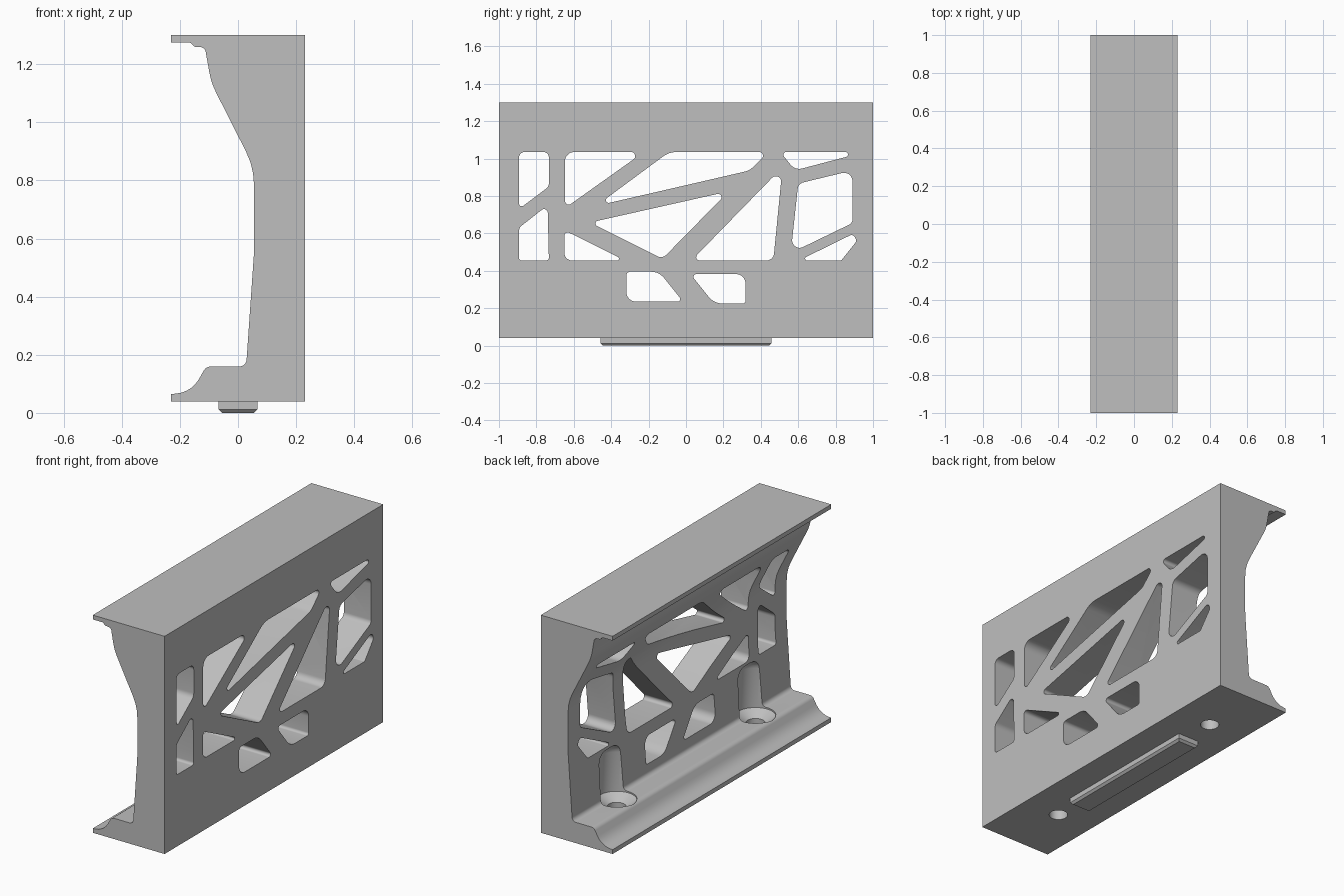
import bpy
import bmesh
import math
from mathutils import Vector, Matrix

default_cube = bpy.data.objects.get("Cube")
if default_cube:
    bpy.data.objects.remove(default_cube, do_unlink=True)

grey = bpy.data.materials.new("plain grey")
grey.use_nodes = True
colour = (0.52, 0.52, 0.52, 1)
grey.diffuse_color = colour
grey.node_tree.nodes["Principled BSDF"].inputs["Base Color"].default_value = colour


def rounded(corners, default_radius=0.0):
    """Outline of a polygon whose corners (u, v, optional radius) are filleted."""
    points = []
    count = len(corners)
    for i, corner in enumerate(corners):
        here = Vector(corner[:2])
        before = Vector(corners[i - 1][:2]) - here
        after = Vector(corners[(i + 1) % count][:2]) - here
        radius = corner[2] if len(corner) > 2 else default_radius
        if radius == 0:
            points.append(here)
            continue
        a, b = before.normalized(), after.normalized()
        half = a.angle(b) / 2
        centre = here + (a + b).normalized() * radius / math.sin(half)
        start = here + a * radius / math.tan(half) - centre
        end = here + b * radius / math.tan(half) - centre
        sweep = start.angle_signed(end)
        steps = max(3, math.ceil(abs(sweep) / math.radians(12)))
        for k in range(steps + 1):
            points.append(centre + Matrix.Rotation(-sweep * k / steps, 2) @ start)
    return points


def add_prism(bm, outline, place, direction):
    """Extrude an outline, mapped to space by place(u, v), along a direction."""
    face = bm.faces.new([bm.verts.new(place(u, v)) for u, v in outline])
    result = bmesh.ops.extrude_face_region(bm, geom=[face], use_keep_orig=True)
    moved = [g for g in result["geom"] if isinstance(g, bmesh.types.BMVert)]
    bmesh.ops.translate(bm, verts=moved, vec=direction)


def add_lathe(bm, outline, centre, sides=48):
    """Closed solid turned about a vertical axis from (radius, height) points."""
    rings = []
    for radius, height in outline:
        rings.append([bm.verts.new((centre[0] + radius * math.cos(math.tau * k / sides),
                                    centre[1] + radius * math.sin(math.tau * k / sides),
                                    height)) for k in range(sides)])
    for low, high in zip(rings, rings[1:]):
        for k in range(sides):
            n = (k + 1) % sides
            bm.faces.new((low[k], low[n], high[n], high[k]))
    bm.faces.new(rings[0])
    bm.faces.new(rings[-1])


def finish(bm, name):
    bmesh.ops.recalc_face_normals(bm, faces=bm.faces[:])
    mesh = bpy.data.meshes.new(name)
    bm.to_mesh(mesh)
    bm.free()
    mesh.materials.append(grey)
    obj = bpy.data.objects.new(name, mesh)
    bpy.context.collection.objects.link(obj)
    return obj


def activate(obj):
    bpy.ops.object.select_all(action="DESELECT")
    obj.select_set(True)
    bpy.context.view_layer.objects.active = obj


def cut(target, cutter):
    modifier = target.modifiers.new("cut", "BOOLEAN")
    modifier.operation = "DIFFERENCE"
    modifier.solver = "EXACT"
    modifier.object = cutter
    activate(target)
    bpy.ops.object.modifier_apply(modifier=modifier.name)
    bpy.data.objects.remove(cutter, do_unlink=True)


# Body: flat-backed web with a wide top flange and a stepped foot
profile = rounded([
    (0.23, 1.3), (0.23, 0.04), (-0.23, 0.04), (-0.23, 0.065),
    (-0.16, 0.07, 0.1), (-0.11, 0.16, 0.03), (0.028, 0.16, 0.025),
    (0.055, 0.55, 0.4), (0.055, 0.845, 0.25), (-0.092, 1.135, 0.25),
    (-0.114, 1.258, 0.02), (-0.15, 1.26, 0.01), (-0.165, 1.275, 0.01),
    (-0.23, 1.275), (-0.23, 1.3)])
bm = bmesh.new()
add_prism(bm, profile, lambda u, v: (u, -1, v), (0, 2, 0))
body = finish(bm, "bracket_body")

# Lightening windows through the web, as (y, z, optional corner radius)
TOP, SILL = 1.035, 0.455
left_windows = [
    [(-0.893, TOP), (-0.733, TOP), (-0.733, 0.85, 0.04), (-0.893, 0.73, 0.015)],
    [(-0.893, 0.63, 0.04), (-0.74, 0.75, 0.02), (-0.733, SILL, 0.015), (-0.893, SILL, 0.015)],
    [(-0.647, TOP, 0.05), (-0.225, TOP, 0.022), (-0.647, 0.735, 0.02)],
    [(-0.65, 0.616, 0.018), (-0.65, SILL, 0.04), (-0.326, SILL, 0.01)],
    [(-0.318, 0.395, 0.02), (-0.144, 0.395, 0.09), (-0.016, 0.235, 0.014), (-0.318, 0.235, 0.05)],
]
middle_windows = [
    [(-0.48, 0.747, 0.015), (-0.09, TOP, 0.12), (0.44, TOP, 0.02), (0.34, 0.936, 0.08)],
    [(-0.513, 0.658, 0.015), (0.227, 0.824, 0.018), (-0.126, 0.464, 0.04)],
    [(0.516, 0.954, 0.028), (0.467, SILL, 0.04), (0.03, SILL, 0.018)],
    [(0.024, 0.382, 0.015), (0.318, 0.382, 0.05), (0.318, 0.225, 0.015), (0.15, 0.225, 0.09)],
]
right_windows = [
    [(0.505, TOP, 0.015), (0.957, TOP, 0.0135), (0.583, 0.937, 0.06)],
    [(0.6, 0.866, 0.04), (0.89, 0.936, 0.045), (0.89, 0.655), (0.56, 0.495, 0.04)],
    [(0.604, SILL, 0.01), (0.83, SILL, 0.01), (0.914, 0.56, 0.025), (0.893, 0.597, 0.02)],
]
bm = bmesh.new()
for window in left_windows + middle_windows + right_windows:
    add_prism(bm, rounded(window, 0.03), lambda u, v: (-0.5, u, v), (1, 0, 0))
cut(body, finish(bm, "window_cutter"))

# Two vertical screw holes with countersinks and round-topped clearance channels
HOLE, CLEAR, CROWN = 0.05, 0.107, 0.44
channel = [(HOLE, -0.1), (HOLE, 0.115), (CLEAR, 0.152), (CLEAR, CROWN - 0.06)]
for step in range(1, 6):
    angle = math.radians(90 * step / 5)
    channel.append((CLEAR - 0.06 * (1 - math.cos(angle)),
                    CROWN - 0.06 * (1 - math.sin(angle))))
bm = bmesh.new()
for side in (-1, 1):
    add_lathe(bm, channel, (0, 0.635 * side))
cut(body, finish(bm, "screw_cutter"))
activate(body)
bpy.ops.object.shade_smooth_by_angle(angle=math.radians(30))

# Locating key under the foot, chamfered around its lower rim
bm = bmesh.new()
bmesh.ops.create_cube(bm, size=1, matrix=Matrix.Translation((0, 0, 0.025))
                      @ Matrix.Diagonal((0.134, 0.914, 0.05, 1)))
rim = [e for e in bm.edges if all(v.co.z < 0.01 for v in e.verts)]
bmesh.ops.bevel(bm, geom=rim, offset=0.012, segments=1, affect="EDGES")
finish(bm, "locating_key")
